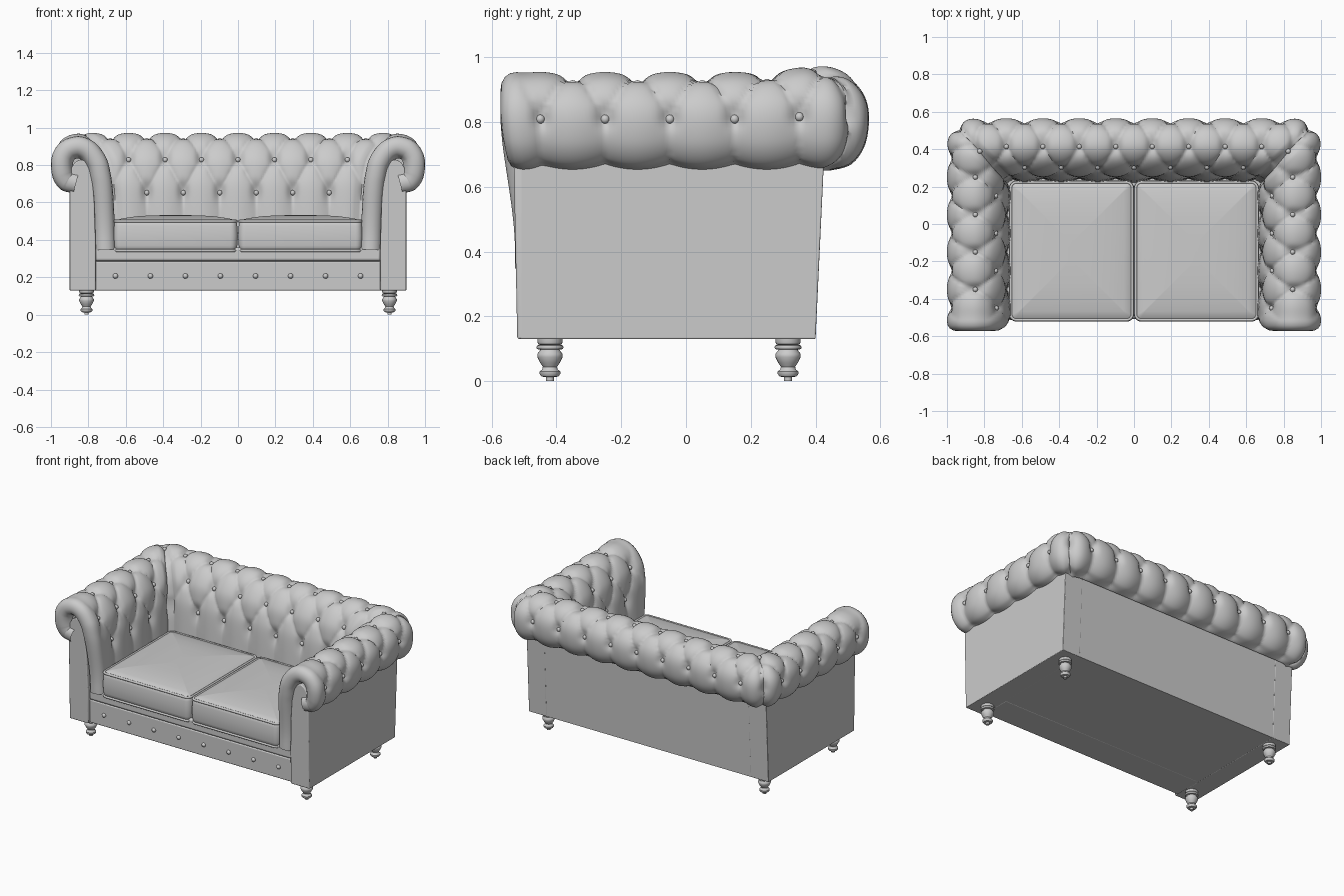
import bpy, bmesh, math
from math import sin, cos, pi, exp
from mathutils import Vector

if "Cube" in bpy.data.objects:
    bpy.data.objects.remove(bpy.data.objects["Cube"])

def clamp(v, a=0.0, b=1.0):
    return max(a, min(b, v))

def smooth(v):
    v = clamp(v)
    return v * v * (3 - 2 * v)

def finish(name, bm, mirror=False, angle=40, bevel=0):
    bmesh.ops.recalc_face_normals(bm, faces=bm.faces)
    me = bpy.data.meshes.new(name)
    bm.to_mesh(me)
    bm.free()
    ob = bpy.data.objects.new(name, me)
    bpy.context.collection.objects.link(ob)
    if bevel:
        m = ob.modifiers.new("Bevel", 'BEVEL')
        m.width, m.segments = bevel, 3
    if mirror:
        ob.modifiers.new("Mirror", 'MIRROR')
    bpy.ops.object.select_all(action='DESELECT')
    bpy.context.view_layer.objects.active = ob
    ob.select_set(True)
    bpy.ops.object.shade_smooth_by_angle(angle=math.radians(angle))
    return ob

def skin(bm, rows, close_u=False, close_v=False, caps=False):
    vs = [[bm.verts.new(p) for p in r] for r in rows]
    nr, nc = len(vs), len(vs[0])
    for i in range(nr if close_v else nr - 1):
        for j in range(nc if close_u else nc - 1):
            a, b = vs[i], vs[(i + 1) % nr]
            k = (j + 1) % nc
            bm.faces.new((a[j], a[k], b[k], b[j]))
    if caps:
        bm.faces.new(vs[0])
        bm.faces.new(vs[-1])

# ---- Rolled back and arms: scroll profile as (distance outwards, height) ----
CP = [(.655, .35), (.66, .5), (.668, .655), (.68, .75), (.705, .84), (.765, .92), (.845, .954),
      (.93, .935), (.982, .88), (1.0, .81), (.988, .725), (.945, .668), (.88, .65)]
KNOTS = [2, 4, 6, 9]          # profile positions of the four button rows

def prof(t):
    i = min(int(t), len(CP) - 2)
    f = t - i
    p = [Vector(CP[int(clamp(i + k, 0, len(CP) - 1))]) for k in (-1, 0, 1, 2)]
    return .5 * (2 * p[1] + (p[2] - p[0]) * f + (2 * p[0] - 5 * p[1] + 4 * p[2] - p[3]) * f * f
                 + (3 * p[1] - p[0] - 3 * p[2] + p[3]) * f ** 3)

def frame(t):
    a, b = prof(max(0, t - .02)), prof(min(12, t + .02))
    g = (b - a).normalized()
    return prof(t), Vector((-g.y, g.x))

def front_y(z):
    return -.528 - .045 * smooth((z - .4) / .45)

def place(d, z, s):           # s < 0 runs down the arm, s > 0 runs along the back
    r = .17 * clamp((d - .7) / .3) + .001
    tau = (s + r) / (2 * r)
    a = -s if s < -r else 0 if s > r else r * (1 - tau) ** 2
    b = s if s > r else 0 if s < -r else r * tau ** 2
    y = d - .435 - a
    return Vector((d - b, y, z + .018 * smooth((y - .15) / .3) * clamp((z - .65) / .3)))

def row_of(t):
    if t <= KNOTS[0]:
        return 0, KNOTS[0] - t
    for k in range(3):
        if t <= KNOTS[k + 1]:
            return k + (t - KNOTS[k]) / (KNOTS[k + 1] - KNOTS[k]), 0
    return 3, t - KNOTS[3]

def tufted(t, c, on_back, lift=0):
    q, n = frame(t)
    v, excess = row_of(t)
    p = c / .0975 + 1 if on_back else (c - .35) / .1 + 1
    a, b = pi * (p + v) / 2, pi * (p - v) / 2
    puff = abs(sin(a) * sin(b)) ** .45
    dimple = (cos(a) * cos(b)) ** 6 * exp(-excess * excess * 8)
    seam = q.x - c if on_back else q.x - .435 - c
    puff *= clamp(abs(seam) / .05) ** .5
    w = 1 if on_back else smooth((c - front_y(q.y) - .04) / .1)
    end = smooth((12 - t) / .6)
    q = q + n * (-(.023 * (1 - puff) * end + .02 * dimple) * w + lift)
    cy = q.x - .435
    return place(q.x, q.y, max(0, q.x - c) if on_back else min(0, c - cy))

CAP = [(.118, .06), (.105, .03), (.088, .008), (.06, 0), (.035, .003), (.015, .014), (.004, .03)]
rows = []
for i in range(97):
    t = i / 8
    q, n = frame(t)
    yf, cy = front_y(q.y), q.x - .435
    row = []
    for inset, off in CAP:    # padded front of the arm scroll
        e = q - n * inset
        row.append(place(e.x, e.y, yf + off - (e.x - .435)))
    y0 = yf + .05
    row += [tufted(t, y0 + (cy - y0) * k / 84, False) for k in range(85)]
    row += [tufted(t, q.x * (1 - k / 80), True) for k in range(1, 81)]
    rows.append(row)
bm = bmesh.new()
skin(bm, rows)
finish("tufted_back_and_arms", bm, mirror=True, angle=60)

# ---- Buttons in the tufting ----
def add_button(bm, p, r):
    g = bmesh.ops.create_uvsphere(bm, u_segments=12, v_segments=8, radius=r)
    bmesh.ops.translate(bm, verts=g['verts'], vec=p)

bm = bmesh.new()
for v, t in enumerate(KNOTS):
    d = prof(t).x
    for k in range(10):
        x = .0975 * (2 * k + (v + 1) % 2)
        if x < d - .06:
            add_button(bm, tufted(t, x, True, .004), .014)
        y = -.45 + .1 * (2 * k + (v + 1) % 2)
        if y < d - .435 - .06:
            add_button(bm, tufted(t, y, False, .004), .014)
add_button(bm, place(.845, .935, 0), .014)
finish("tufting_buttons", bm, mirror=True)

# ---- Wooden body, arm sides, scroll panels and rails ----
def prism(name, pts, lo, hi, axis, mirror=False, bevel=0):
    bm = bmesh.new()
    make = (lambda p, h: (h, p[0], p[1])) if axis == 'x' else \
           (lambda p, h: (p[0], h - (.02 * (p[1] - .13) if h == lo else 0), p[1]))
    skin(bm, [[make(p, h) for p in pts] for h in (lo, hi)], close_u=True, caps=True)
    return finish(name, bm, mirror, 40, bevel)

prism("body", [(-.485, .131), (.399, .131), (.424, .66), (.428, .76), (.3, .76), (.26, .33), (-.485, .33)],
      -.895, .895, 'x')
prism("arm_side", [(-.512, .13), (.40, .13), (.425, .66), (.43, .76), (-.512, .76)], .765, .9, 'x', True, .004)
prism("scroll_panel", [(.76, .13), (.9, .13), (.9, .74), (.89, .785), (.872, .815), (.845, .83), (.815, .822),
                       (.793, .795), (.78, .75), (.768, .6), (.76, .36)], -.521, -.4, 'y', True, .006)

def rail(name, z0, z1, y, bevel):
    prism(name, [(y, z0), (-.3, z0), (-.3, z1), (y, z1)], -.765, .765, 'x', bevel=bevel)

rail("front_rail", .13, .284, -.5, .006)
rail("seat_rail", .286, .36, -.507, .015)
bm = bmesh.new()
for x in (.094, .281, .468, .655):
    add_button(bm, (x, -.5, .207), .014)
finish("rail_buttons", bm, mirror=True)

# ---- Seat cushions with piping ----
def outline(inset, z):
    hx, hy = .329 - inset, .372 - inset
    r = max(.035 - inset, .004)
    pts = []
    for k, (sx, sy) in enumerate(((1, 1), (-1, 1), (-1, -1), (1, -1))):
        for j in range(7):
            a = pi / 2 * (k + j / 6)
            pts.append((.334 + sx * (hx - r) + r * cos(a), -.145 + sy * (hy - r) + r * sin(a), z))
    return pts

bm = bmesh.new()
skin(bm, [outline(*r) for r in [(.3, .335), (.02, .335), (.004, .343), (-.001, .37), (-.005, .42), (-.001, .475),
                                (.003, .497), (.015, .507), (.05, .516), (.12, .526), (.2, .531), (.31, .533)]],
     close_u=True, caps=True)
finish("seat_cushion", bm, mirror=True, angle=60)
bm = bmesh.new()
for z in (.343, .5):
    skin(bm, [outline(.004 + .008 * cos(a * pi / 4), z + .008 * sin(a * pi / 4)) for a in range(8)],
         close_u=True, close_v=True)
finish("cushion_piping", bm, mirror=True, angle=60)

# ---- Turned legs ----
LEG = [(.012, 0), (.012, .012), (.026, .014), (.032, .022), (.032, .03), (.024, .036), (.022, .044), (.03, .056),
       (.039, .074), (.039, .084), (.032, .093), (.03, .097), (.04, .099), (.042, .104), (.04, .11), (.032, .112),
       (.037, .115), (.039, .122), (.039, .134)]
for name, y in (("front_leg", -.42), ("back_leg", .315)):
    bm = bmesh.new()
    skin(bm, [[(.81 + r * cos(a * pi / 12), y + r * sin(a * pi / 12), z) for a in range(24)] for r, z in LEG],
         close_u=True, caps=True)
    finish(name, bm, mirror=True)
